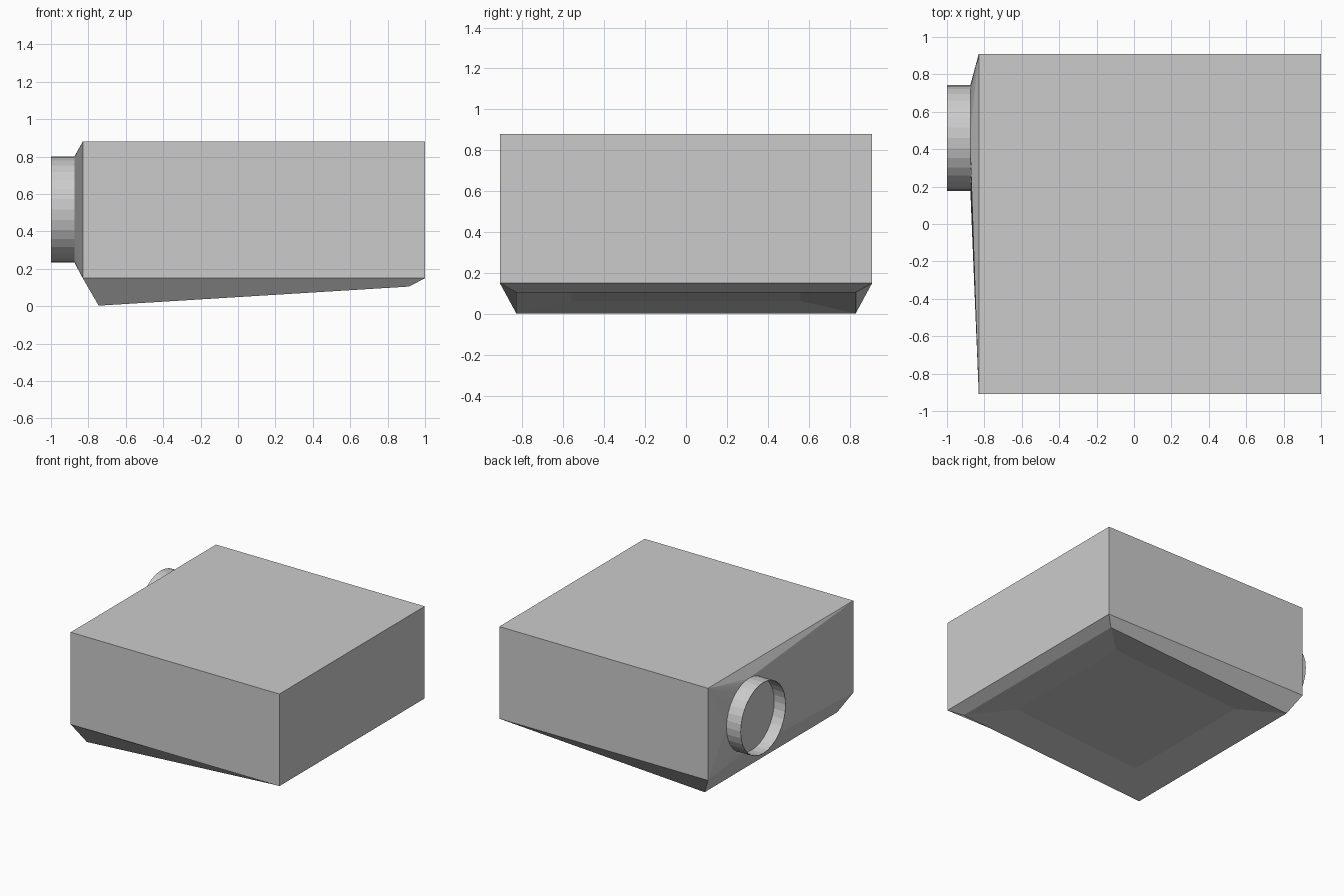
import bpy, bmesh
from math import cos, sin, tau

if "Cube" in bpy.data.objects:
    bpy.data.objects.remove(bpy.data.objects["Cube"])

N = 32                    # sides of the round duct
CY, CZ, R = 0.46, 0.517, 0.283
HY = 0.91                 # half depth of housing


def finish(name, bm):
    bmesh.ops.recalc_face_normals(bm, faces=bm.faces)
    me = bpy.data.meshes.new(name)
    bm.to_mesh(me)
    bm.free()
    ob = bpy.data.objects.new(name, me)
    bpy.context.collection.objects.link(ob)
    return ob


def rect(bm, x0, z0, x1, z1, hy):
    """Rectangle loop, tilted along x."""
    return [bm.verts.new(p) for p in
            ((x0, -hy, z0), (x1, -hy, z1), (x1, hy, z1), (x0, hy, z0))]


def circle(bm, x, r=R):
    return [bm.verts.new((x, CY + r * cos(tau * i / N), CZ + r * sin(tau * i / N)))
            for i in range(N)]


def bridge(bm, a, b):
    n = len(a)
    for i in range(n):
        j = (i + 1) % n
        bm.faces.new((a[i], a[j], b[j], b[i]))


# Housing: box walls, tilted tapered underside with a sunken panel
bm = bmesh.new()
top = rect(bm, -0.83, 0.88, 1, 0.88, HY)
low = rect(bm, -0.83, 0.15, 1, 0.15, HY)
rim = rect(bm, -0.745, 0.003, 0.915, 0.105, 0.83)
panel = rect(bm, -0.485, 0.062, 0.638, 0.138, 0.56)
bm.faces.new(top)
for i in range(3):        # the left wall is replaced by the duct transition
    bm.faces.new((top[i], top[i + 1], low[i + 1], low[i]))
bridge(bm, low, rim)
bridge(bm, rim, panel)
bm.faces.new(panel)

# Rectangle-to-round transition on the left wall
ring = circle(bm, -0.875)
corners = [top[3], top[0], low[0], low[3]]
Q = N // 4
for k, c in enumerate(corners):
    for i in range(k * Q, (k + 1) * Q):
        bm.faces.new((c, ring[i], ring[(i + 1) % N]))
    bm.faces.new((c, corners[(k + 1) % 4], ring[(k + 1) * Q % N]))

finish("housing", bm)

# Short open duct collar with a recessed floor
bm = bmesh.new()
T = 0.004                 # thin wall
loops = [circle(bm, -0.875), circle(bm, -1), circle(bm, -1, R - T),
         circle(bm, -0.9, R - T)]
for a, b in zip(loops, loops[1:]):
    bridge(bm, a, b)
bm.faces.new(loops[-1])
finish("duct_collar", bm)
